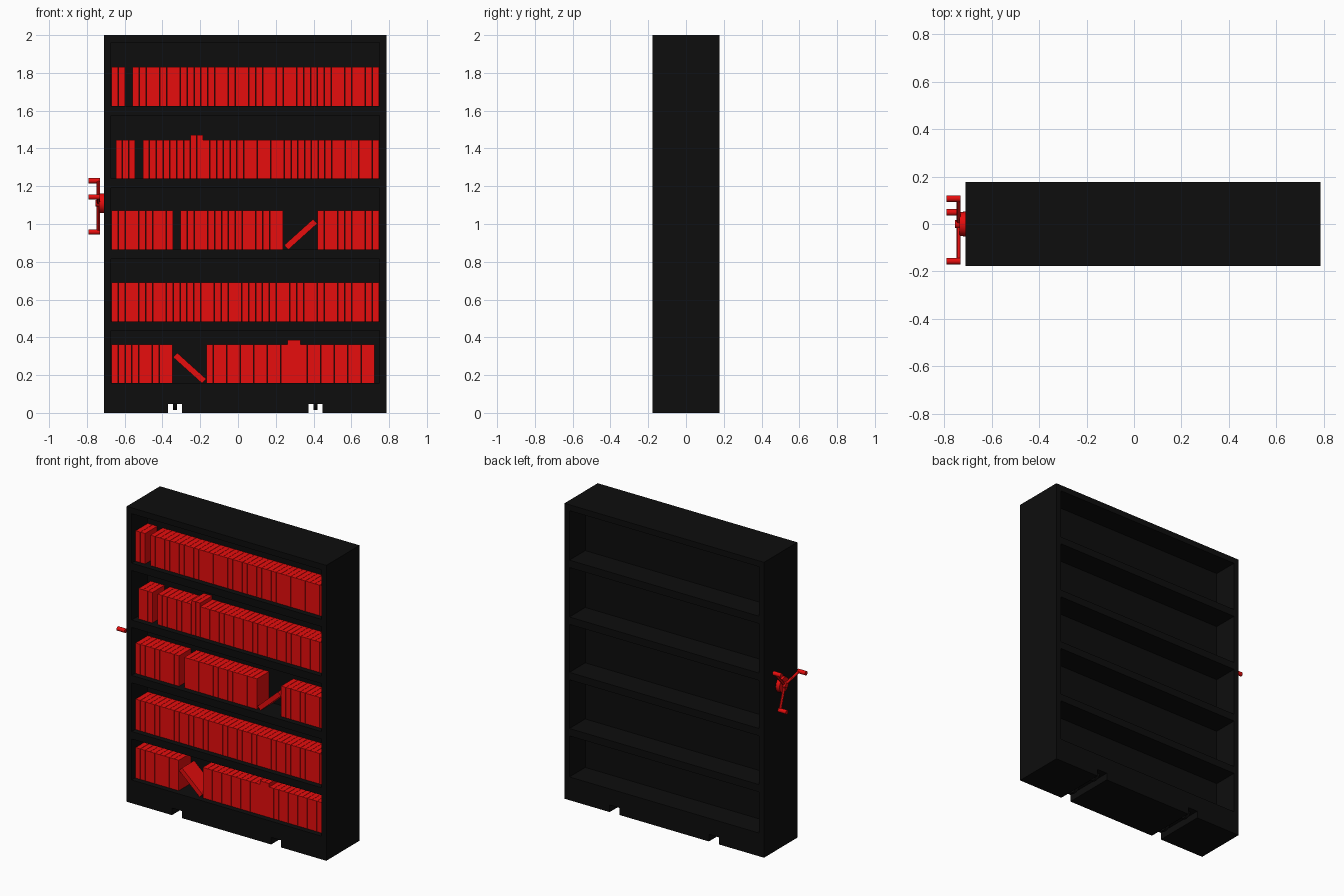
import bpy, bmesh, math
from mathutils import Matrix, Vector

if "Cube" in bpy.data.objects:
    bpy.data.objects.remove(bpy.data.objects["Cube"])


def material(name, color):
    m = bpy.data.materials.new(name)
    m.diffuse_color = color
    m.use_nodes = True
    m.node_tree.nodes["Principled BSDF"].inputs["Base Color"].default_value = m.diffuse_color
    return m


BLACK = material("black", (0.004, 0.004, 0.004, 1))
RED = material("red", (0.8, 0.004, 0.004, 1))


def finish(name, bm, mat):
    bmesh.ops.recalc_face_normals(bm, faces=bm.faces)
    mesh = bpy.data.meshes.new(name)
    bm.to_mesh(mesh)
    bm.free()
    mesh.materials.append(mat)
    ob = bpy.data.objects.new(name, mesh)
    bpy.context.collection.objects.link(ob)
    return ob


def add_box(bm, lo, hi, rot=None):
    lo, hi = Vector(lo), Vector(hi)
    m = Matrix.Translation((lo + hi) / 2) @ (rot or Matrix()) @ Matrix.Diagonal((*(hi - lo), 1))
    bmesh.ops.create_cube(bm, size=1, matrix=m)


def box(name, lo, hi, mat=BLACK):
    bm = bmesh.new()
    add_box(bm, lo, hi)
    return finish(name, bm, mat)


def cylinder(name, center, axis, r1, r2, depth, mat, sides=16):
    bm = bmesh.new()
    q = Vector(axis).to_track_quat('Z', 'Y').to_matrix().to_4x4()
    bmesh.ops.create_cone(bm, cap_ends=True, segments=sides, radius1=r1, radius2=r2,
                          depth=depth, matrix=Matrix.Translation(center) @ q)
    ob = finish(name, bm, mat)
    bpy.context.view_layer.objects.active = ob
    ob.select_set(True)
    bpy.ops.object.shade_smooth_by_angle()
    ob.select_set(False)
    return ob


# Cabinet carcass
X0, X1, D, T = -0.709, 0.786, 0.178, 0.037
IN0, IN1 = X0 + T, X1 - T
box("left_side", (X0, -D, 0), (IN0, D, 2))
box("right_side", (IN1, -D, 0), (X1, D, 2))
box("top_panel", (IN0, -D, 2 - 0.04), (IN1, D, 2))
box("middle_panel", (IN0, -0.008, 0.1), (IN1, 0.008, 1.97))
SHELVES = [0.157, 0.485, 0.865, 1.24, 1.625]
for i, z in enumerate(SHELVES[1:], 2):
    box(f"shelf_{i}", (IN0, -D, z - 0.05), (IN1, D, z))

# Base with two rail grooves, extruded front to back
GROOVES = (-0.333, 0.41)
GW, GH = 0.037, 0.048
profile = [(IN0, 0)]
for gx in GROOVES:
    profile += [(gx - GW, 0), (gx - GW, GH), (gx + GW, GH), (gx + GW, 0)]
profile += [(IN1, 0), (IN1, SHELVES[0]), (IN0, SHELVES[0])]
bm = bmesh.new()
face = bm.faces.new([bm.verts.new((x, -D, z)) for x, z in profile])
ext = bmesh.ops.extrude_face_region(bm, geom=[face])
bmesh.ops.translate(bm, vec=(0, 2 * D, 0),
                    verts=[v for v in ext["geom"] if isinstance(v, bmesh.types.BMVert)])
finish("base", bm, BLACK)

# Rail wheels
for i, gx in enumerate(GROOVES):
    for j, y in enumerate((-0.1, 0.1)):
        cylinder(f"wheel_{i}_{j}", (gx, y, 0.06), (1, 0, 0), 0.045, 0.045, 0.02, BLACK, 20)

# Books: per shelf, runs of (start x, end x, count, height)
H, TALL = 0.206, 0.23
ROWS = [
    [(-0.67, -0.345, 9, H), (-0.167, 0.262, 12, H), (0.262, 0.331, 2, TALL), (0.331, 0.724, 11, H)],
    [(-0.67, 0.747, 39, H)],
    [(-0.67, -0.343, 9, H), (-0.305, 0.24, 15, H), (0.42, 0.747, 9, H)],
    [(-0.648, -0.543, 3, H), (-0.505, -0.252, 7, H), (-0.252, -0.185, 2, TALL), (-0.185, 0.747, 26, H)],
    [(-0.67, -0.597, 2, H), (-0.559, 0.747, 36, H)],
]
# Leaning books: shelf index -> (x, z, angle)
LEANING = {0: (-0.256, 0.237, -48), 2: (0.332, 0.945, 48)}
YF, YB = -0.14, -0.01
for i, (z, runs) in enumerate(zip(SHELVES, ROWS)):
    bm = bmesh.new()
    for x0, x1, n, h in runs:
        p = (x1 - x0) / n
        for k in range(n):
            add_box(bm, (x0 + k * p + 0.001, YF, z), (x0 + (k + 1) * p - 0.001, YB, z + h))
    if i in LEANING:
        x, zc, a = LEANING[i]
        add_box(bm, (x - 0.016, YF, zc - H / 2), (x + 0.016, YB, zc + H / 2),
                Matrix.Rotation(math.radians(a), 4, 'Y'))
    finish(f"books_{i + 1}", bm, RED)

# Three-armed hand crank on the left side
CZ, R = 1.11, 0.16
cylinder("crank_base", (-0.722, 0, CZ), (-1, 0, 0), 0.053, 0.05, 0.028, RED, 24)
cylinder("crank_hub", (-0.741, 0, CZ), (-1, 0, 0), 0.02, 0.017, 0.028, RED)
for i in range(3):
    a = math.radians(48 + 120 * i)
    d = Vector((0, math.cos(a), math.sin(a)))
    c = Vector((-0.739, 0, CZ))
    cylinder(f"crank_arm_{i}", c + d * R / 2, d, 0.009, 0.009, R, RED, 12)
    cylinder(f"crank_knob_{i}", c + d * R + Vector((-0.022, 0, 0)), (-1, 0, 0),
             0.014, 0.014, 0.06, RED)
